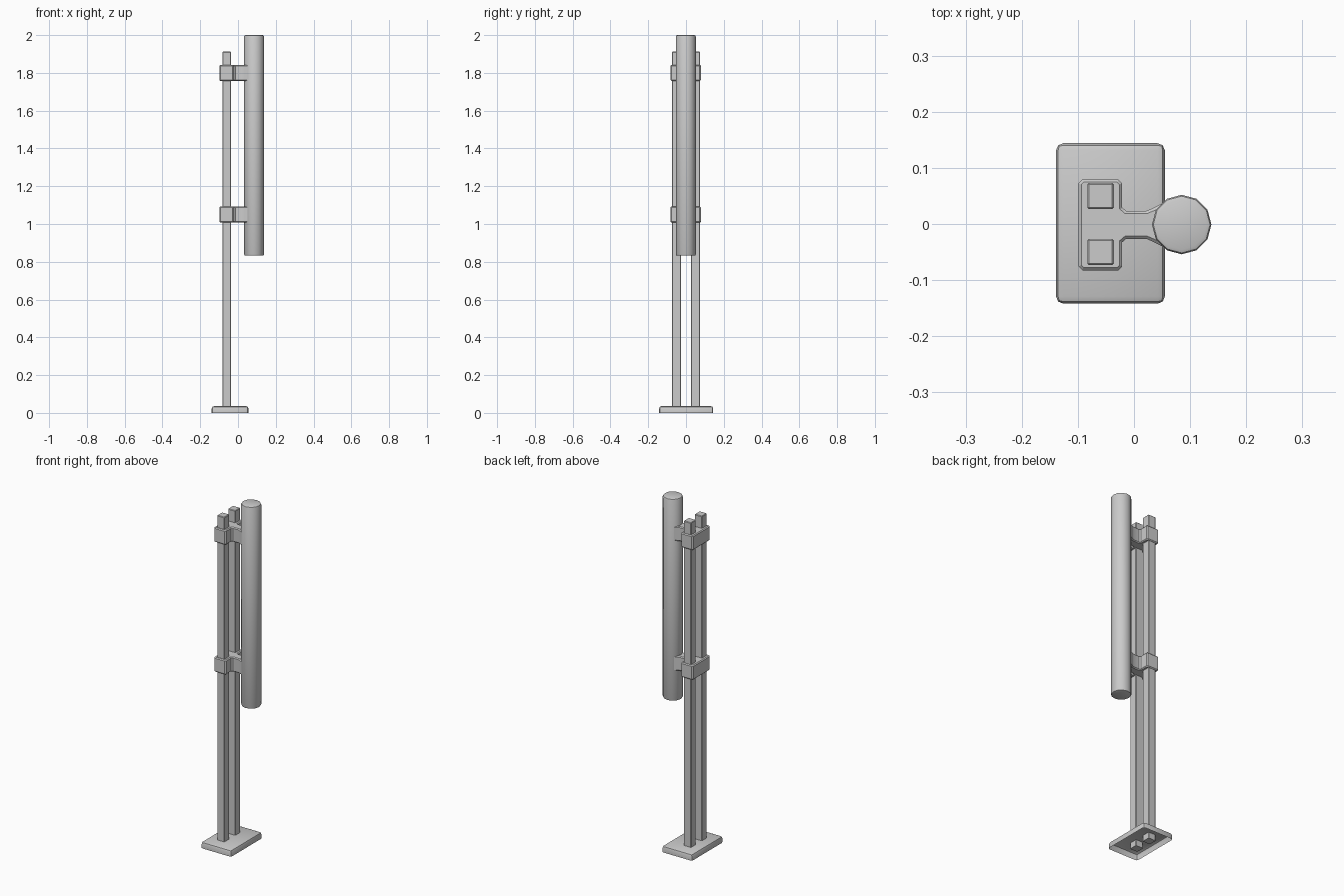
import bpy, bmesh, math
from mathutils import Matrix

if "Cube" in bpy.data.objects:
    bpy.data.objects.remove(bpy.data.objects["Cube"])


def finish(bm, name, smooth=30):
    bmesh.ops.recalc_face_normals(bm, faces=bm.faces)
    mesh = bpy.data.meshes.new(name)
    bm.to_mesh(mesh)
    bm.free()
    obj = bpy.data.objects.new(name, mesh)
    bpy.context.collection.objects.link(obj)
    bpy.ops.object.select_all(action='DESELECT')
    obj.select_set(True)
    bpy.context.view_layer.objects.active = obj
    bpy.ops.object.shade_smooth_by_angle(angle=math.radians(smooth))
    return obj


def bevel(bm, edges, width, segments=1):
    bmesh.ops.bevel(bm, geom=edges, offset=width, segments=segments,
                    profile=0.5, affect='EDGES')


def prism(points, z0, z1):
    bm = bmesh.new()
    face = bm.faces.new([bm.verts.new((x, y, z0)) for x, y in points])
    top = bmesh.ops.extrude_face_region(bm, geom=[face], use_keep_orig=True)
    for v in [g for g in top['geom'] if isinstance(g, bmesh.types.BMVert)]:
        v.co.z = z1
    bmesh.ops.recalc_face_normals(bm, faces=bm.faces)
    return bm


def rect(x0, x1, y0, y1):
    return [(x0, y0), (x1, y0), (x1, y1), (x0, y1)]


def at_z(edge, z):
    return all(abs(v.co.z - z) < 1e-4 for v in edge.verts)


# Base plate: chamfered shell, open underneath
bm = prism(rect(-0.139, 0.055, -0.142, 0.144), 0, 0.036)
bevel(bm, [e for e in bm.edges if not at_z(e, 0)], 0.013, 2)
bottom = [f for f in bm.faces if all(abs(v.co.z) < 1e-4 for v in f.verts)]
bmesh.ops.delete(bm, geom=bottom, context='FACES_ONLY')
finish(bm, "base_plate")

# Two square posts
for side, y in (("front", -0.05), ("back", 0.05)):
    bm = prism(rect(-0.083, -0.036, y - 0.0235, y + 0.0235), 0.002, 1.912)
    bevel(bm, [e for e in bm.edges if not at_z(e, 0.002)], 0.003)
    finish(bm, side + "_post")

# Clamps: plate around both posts with an arm flaring into the tube
half = [(-0.099, 0.074), (-0.092, 0.081), (-0.028, 0.081), (-0.021, 0.074),
        (-0.021, 0.031), (-0.014, 0.025), (0.022, 0.025), (0.034, 0.030),
        (0.050, 0.038)]
outline = half + [(x, -y) for x, y in reversed(half)]
for level, z in (("lower", 1.05), ("upper", 1.80)):
    bm = prism(outline, z - 0.042, z + 0.042)
    bmesh.ops.translate(bm, verts=bm.verts, vec=(0, -0.0015, 0))
    bevel(bm, [e for e in bm.edges
               if at_z(e, z - 0.042) or at_z(e, z + 0.042)], 0.005)
    finish(bm, level + "_clamp")

# Vertical tube with softened ends
bm = bmesh.new()
bmesh.ops.create_cone(bm, cap_ends=True, segments=12, radius1=0.053,
                      radius2=0.053, depth=1.168,
                      matrix=Matrix.Translation((0.085, -0.001, 1.416)))
bevel(bm, [e for e in bm.edges if at_z(e, 0.832) or at_z(e, 2.0)], 0.008, 2)
finish(bm, "antenna_tube", 40)
